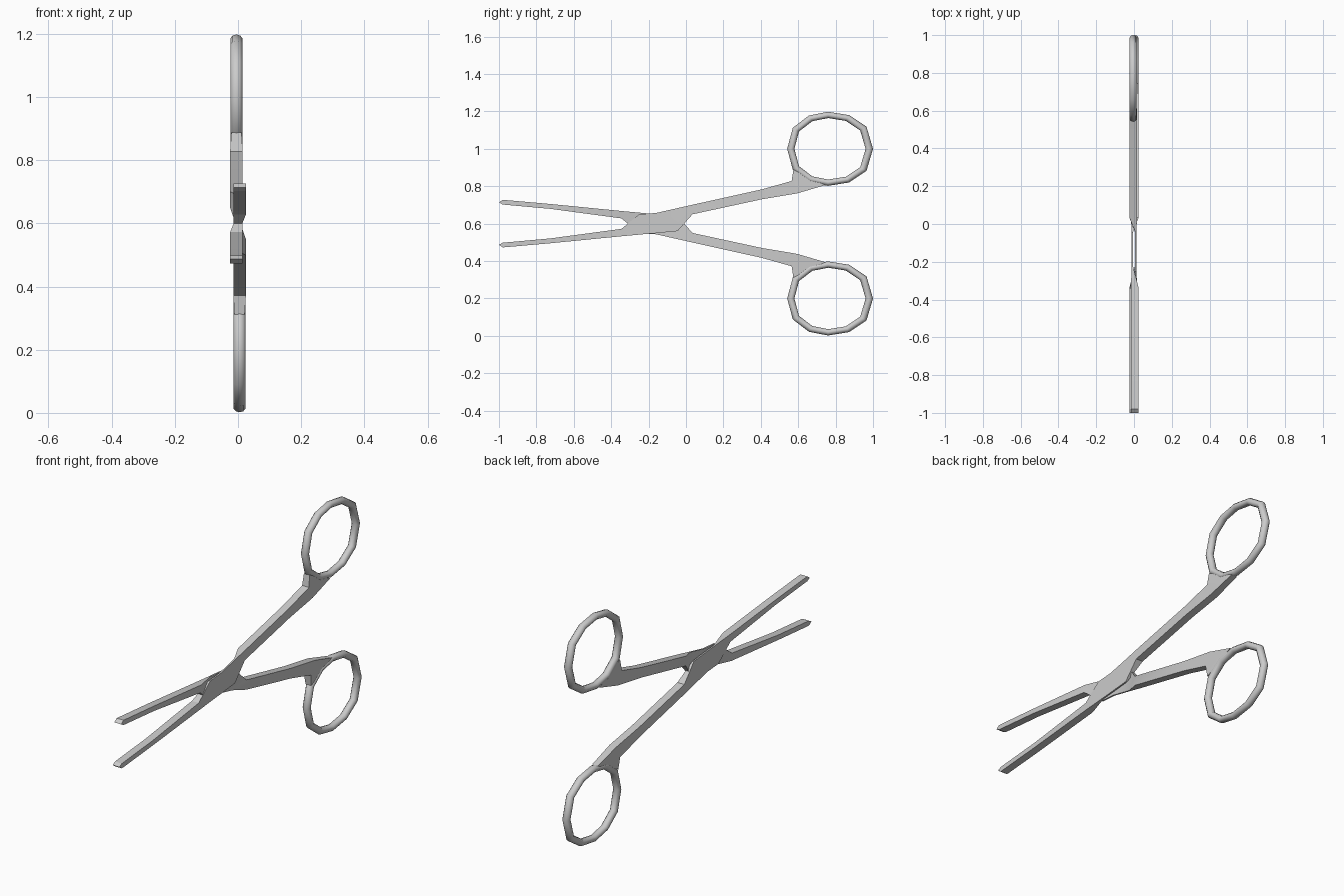
import bpy
from math import sin, cos, tau, pi

if "Cube" in bpy.data.objects:
    bpy.data.objects.remove(bpy.data.objects["Cube"])

MID_Z = 0.6          # the halves are a half-turn of each other about this height
X0, X1 = -0.025, 0.015


def make_object(name, verts, faces, angle):
    mesh = bpy.data.meshes.new(name)
    mesh.from_pydata(verts, [], faces)
    ob = bpy.data.objects.new(name, mesh)
    bpy.context.collection.objects.link(ob)
    import bmesh
    bm = bmesh.new()
    bm.from_mesh(mesh)
    bmesh.ops.recalc_face_normals(bm, faces=bm.faces)
    bm.to_mesh(mesh)
    bm.free()
    bpy.ops.object.select_all(action='DESELECT')
    ob.select_set(True)
    bpy.context.view_layer.objects.active = ob
    bpy.ops.object.shade_smooth_by_angle(angle=angle)
    return ob


# Shaft stations: lower edge (y, z), upper edge (y, z), inner x, outer x
STATIONS = [
    (-0.98, 0.473, -1.00, 0.487, X0, X1),
    (-0.965, 0.474, -0.98, 0.498, X0, X1),
    (-0.725, 0.495, -0.725, 0.521, X0, X1),
    (-0.34, 0.533, -0.345, 0.572, X0, X1),
    (-0.22, 0.544, -0.25, 0.650, 0.006, 0.014),
    (-0.17, 0.548, -0.16, 0.657, 0.006, 0.014),
    (-0.045, 0.560, -0.04, 0.684, 0.006, 0.014),
    (0.035, 0.650, 0.035, 0.701, X0, X1),
    (0.405, 0.730, 0.405, 0.783, X0, X1),
    (0.595, 0.762, 0.565, 0.828, X0, X1),
    (0.745, 0.806, 0.574, 0.888, X0 + 0.004, X1 - 0.004),
]


def shaft(name):
    verts, faces = [], []
    for yb, zb, yt, zt, xi, xo in STATIONS:
        b = len(verts)
        verts += [(xi, yb, zb - MID_Z), (xo, yb, zb - MID_Z),
                  (xo, yt, zt - MID_Z), (xi, yt, zt - MID_Z)]
        if b:
            for k in range(4):
                j = (k + 1) % 4
                faces.append((b - 4 + k, b - 4 + j, b + j, b + k))
    n = len(verts)
    faces += [(0, 1, 2, 3), (n - 4, n - 3, n - 2, n - 1)]
    return make_object(name, verts, faces, 0.4)


# Twelve-sided finger ring with a rounded section
UPPER = [(0.233, 0), (0.198, 0.118), (0.105, 0.180), (-0.008, 0.198),
         (-0.110, 0.178), (-0.196, 0.112), (-0.226, 0)]
OUTLINE = UPPER + [(y, -z) for y, z in UPPER[-2:0:-1]]


def finger_ring(name, sides=10):
    verts, faces = [], []
    n = len(OUTLINE)
    for i, (y, z) in enumerate(OUTLINE):
        for k in range(sides):
            t = tau * k / sides
            s = 0.915 + 0.085 * cos(t)
            verts.append(((X0 + X1) / 2 + 0.02 * sin(t), 0.767 + y * s,
                          1.0 - MID_Z + z * s))
            i2, k2 = (i + 1) % n, (k + 1) % sides
            faces.append((i * sides + k, i * sides + k2,
                          i2 * sides + k2, i2 * sides + k))
    return make_object(name, verts, faces, 0.8)


# Two identical halves, the second turned over
for label, turn in (("upper", 0), ("lower", pi)):
    for ob in (shaft(label + "_shaft_and_jaw"), finger_ring(label + "_finger_ring")):
        ob.location.z = MID_Z
        ob.rotation_euler.y = turn
